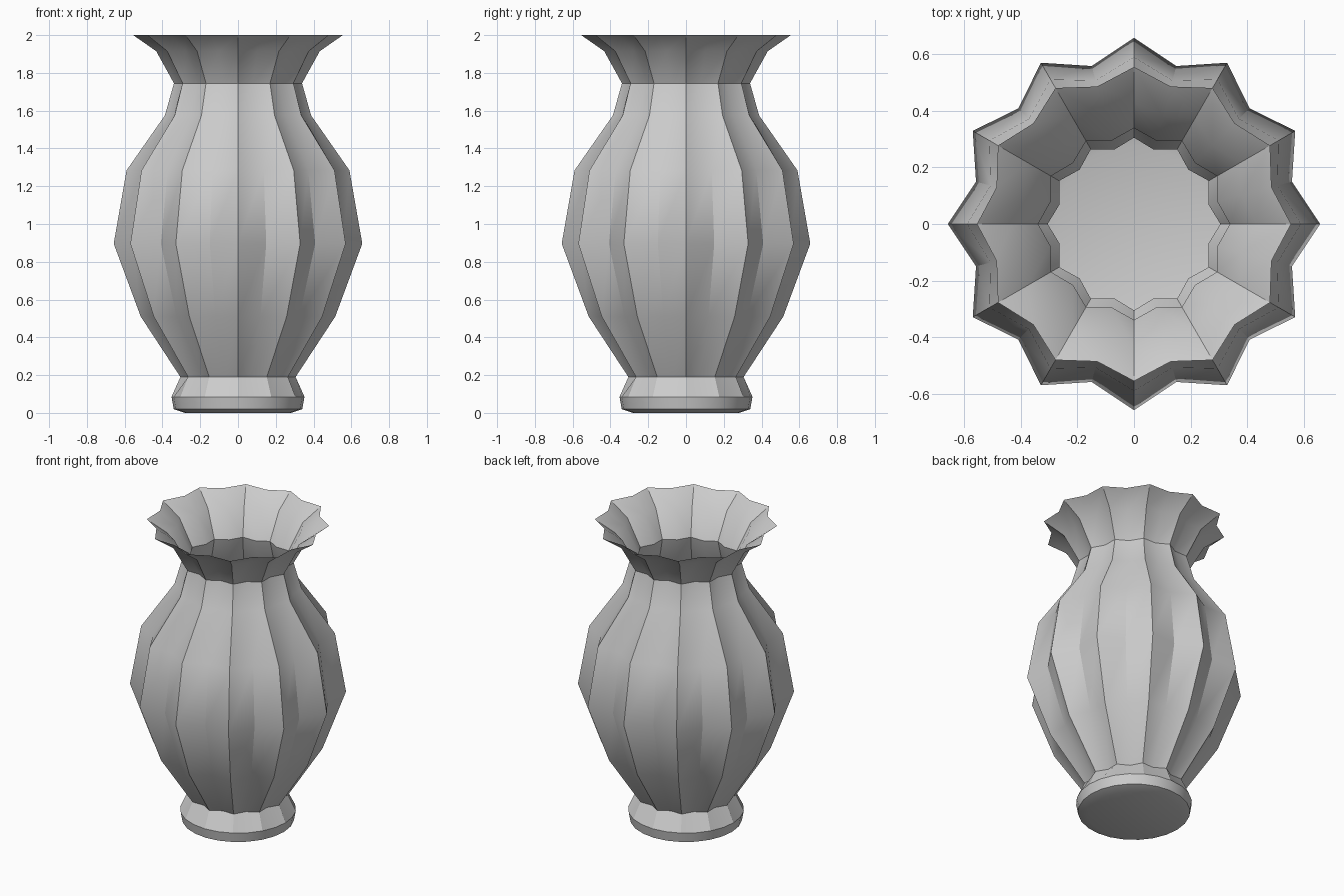
import bpy, bmesh, math

cube = bpy.data.objects.get("Cube")
if cube:
    bpy.data.objects.remove(cube, do_unlink=True)

# One plain clay grey
clay = bpy.data.materials.new("clay grey")
clay.use_nodes = True
GREY = (0.6, 0.6, 0.6, 1.0)
clay.diffuse_color = GREY
clay.node_tree.nodes["Principled BSDF"].inputs["Base Color"].default_value = GREY

FLUTES = 12


def fluted_shell(name, profile, closed_bottom=False):
    """Rings of (ridge radius, groove radius, height) skinned into a thin shell."""
    bm = bmesh.new()
    rings = []
    for ridge, groove, z in profile:
        ring = []
        for i in range(FLUTES * 2):
            a = math.pi * i / FLUTES
            r = groove if i % 2 else ridge
            ring.append(bm.verts.new((r * math.cos(a), r * math.sin(a), z)))
        rings.append(ring)
    n = FLUTES * 2
    for low, high in zip(rings, rings[1:]):
        for i in range(n):
            j = (i + 1) % n
            bm.faces.new((low[i], low[j], high[j], high[i]))
    if closed_bottom:
        bm.faces.new(rings[0][::-1])
    mesh = bpy.data.meshes.new(name)
    bm.to_mesh(mesh)
    bm.free()
    mesh.materials.append(clay)
    obj = bpy.data.objects.new(name, mesh)
    bpy.context.collection.objects.link(obj)
    bpy.ops.object.select_all(action='DESELECT')
    obj.select_set(True)
    bpy.context.view_layer.objects.active = obj
    bpy.ops.object.shade_smooth_by_angle(angle=math.radians(30))
    return obj


# Round foot, gathering into the fluted waist
fluted_shell("foot", [
    (0.28, 0.28, 0.0),
    (0.34, 0.34, 0.02),
    (0.352, 0.352, 0.085),
    (0.305, 0.272, 0.19),
], closed_bottom=True)

# Fluted belly up to the neck
fluted_shell("belly", [
    (0.305, 0.272, 0.19),
    (0.515, 0.46, 0.51),
    (0.658, 0.578, 0.896),
    (0.59, 0.525, 1.284),
    (0.387, 0.352, 1.575),
    (0.339, 0.305, 1.745),
])

# Flared, open rim
fluted_shell("rim", [
    (0.339, 0.305, 1.745),
    (0.433, 0.392, 1.915),
    (0.555, 0.503, 2.0),
])
